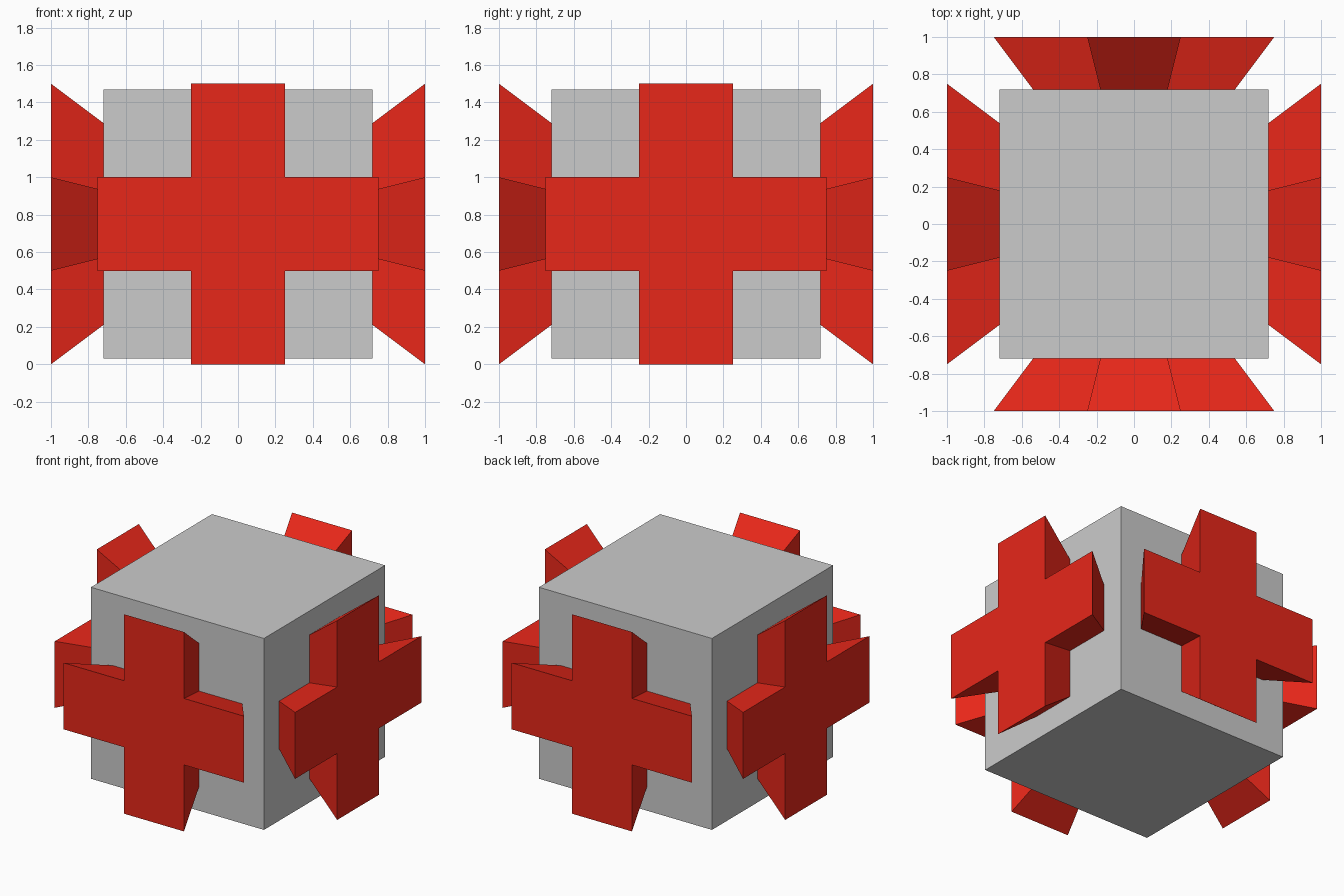
import bpy, bmesh
from math import pi
from mathutils import Matrix, Vector

if "Cube" in bpy.data.objects:
    bpy.data.objects.remove(bpy.data.objects["Cube"])

CENTRE_Z = 0.75
CORE = 0.72      # half size of the cube
ARM, HALF = 0.75, 0.25   # cross reach and half width at the outer face

red = bpy.data.materials.new("red")
red.diffuse_color = (0.8, 0.02, 0.01, 1)
red.use_nodes = True
red.node_tree.nodes["Principled BSDF"].inputs["Base Color"].default_value = red.diffuse_color

# Central cube
bpy.ops.mesh.primitive_cube_add(size=2 * CORE, location=(0, 0, CENTRE_Z))
bpy.context.object.name = "core_cube"

# Cross outline, one quarter repeated by rotation
quarter = [Vector((HALF, HALF)), Vector((ARM, HALF)), Vector((ARM, -HALF))]
outline = []
for i in range(4):
    turn = Matrix.Rotation(-i * pi / 2, 2)
    outline += [turn @ p for p in quarter]


def add_cross(name, angle):
    """Cross on the -y side, tapering towards the cube's centre, turned about z."""
    bm = bmesh.new()
    outer, inner = [
        [bm.verts.new((p.x * d, -d, p.y * d)) for p in outline]
        for d in (1.0, CORE - 0.01)
    ]
    bm.faces.new(outer)
    bm.faces.new(inner[::-1])
    n = len(outline)
    for i in range(n):
        j = (i + 1) % n
        bm.faces.new((outer[j], outer[i], inner[i], inner[j]))
    bmesh.ops.recalc_face_normals(bm, faces=bm.faces)
    mesh = bpy.data.meshes.new(name)
    bm.to_mesh(mesh)
    bm.free()
    mesh.materials.append(red)
    obj = bpy.data.objects.new(name, mesh)
    obj.location.z = CENTRE_Z
    obj.rotation_euler.z = angle
    bpy.context.collection.objects.link(obj)


# One cross on each upright side
for i, side in enumerate(("front", "right", "back", "left")):
    add_cross(side + "_cross", i * pi / 2)
